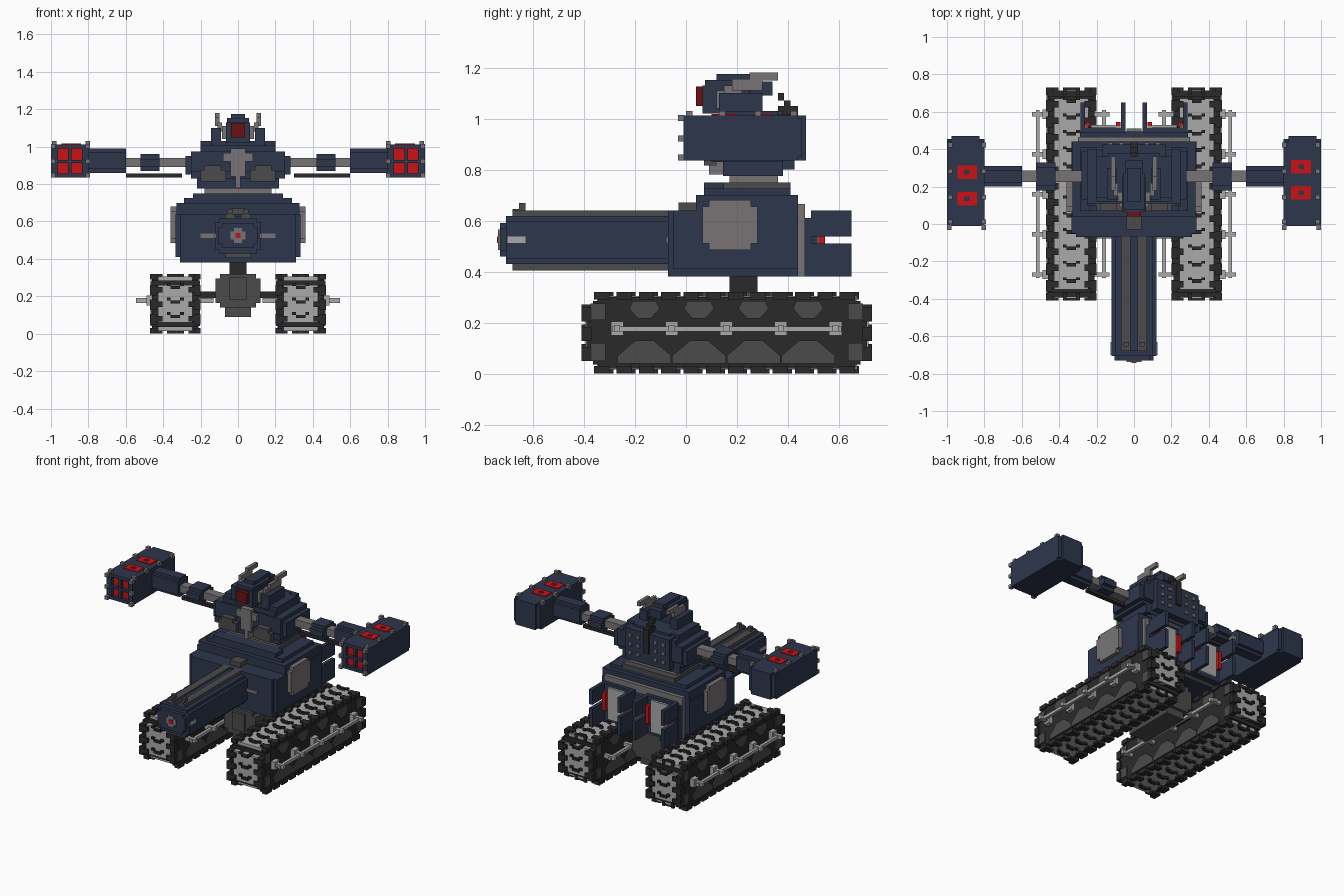
import bpy, bmesh, math
from mathutils import Vector

cube = bpy.data.objects.get("Cube")
if cube:
    bpy.data.objects.remove(cube, do_unlink=True)


def material(name, r, g, b):
    m = bpy.data.materials.new(name)
    m.use_nodes = True
    m.diffuse_color = (r, g, b, 1)
    bsdf = m.node_tree.nodes["Principled BSDF"]
    bsdf.inputs["Base Color"].default_value = (r, g, b, 1)
    bsdf.inputs["Roughness"].default_value = 0.8
    return m


NAVY = material("navy armour", 0.026, 0.037, 0.073)
RUBBER = material("track black", 0.023, 0.023, 0.023)
DARK = material("dark grey", 0.07, 0.07, 0.07)
GREY = material("warm grey", 0.19, 0.175, 0.18)
LIGHT = material("light grey", 0.40, 0.40, 0.40)
RED = material("signal red", 0.60, 0.006, 0.008)
VISOR = material("visor red", 0.15, 0.005, 0.007)


def finish(name, mat, bm):
    me = bpy.data.meshes.new(name)
    bmesh.ops.recalc_face_normals(bm, faces=bm.faces)
    bm.to_mesh(me)
    bm.free()
    me.materials.append(mat)
    ob = bpy.data.objects.new(name, me)
    bpy.context.collection.objects.link(ob)


def part(name, mat, boxes, mirror=False):
    """One object from boxes given as (x0, x1, y0, y1, z0, z1)."""
    bm = bmesh.new()
    for b in boxes:
        for s in ((1, -1) if mirror else (1,)):
            v = bmesh.ops.create_cube(bm, size=1)["verts"]
            size = Vector((b[1] - b[0], b[3] - b[2], b[5] - b[4]))
            mid = Vector((s * (b[0] + b[1]), b[2] + b[3], b[4] + b[5])) / 2
            for p in v:
                p.co = p.co * size + mid
    finish(name, mat, bm)


def stepped(x0, x1, y0, y1, z0, z1, axis, s=0.025):
    """Block along an axis whose long edges are cut by one step."""
    lo, hi = [x0, y0, z0], [x1, y1, z1]
    out = []
    for k in range(3):
        if k != axis:
            a, b = lo[:], hi[:]
            a[k] += s
            b[k] -= s
            out.append((a[0], b[0], a[1], b[1], a[2], b[2]))
    return out


def side_plates(name, mat, outline, centres, x, t):
    """Thin plates on both faces of both tracks, cut from a (y, z) outline."""
    bm = bmesh.new()
    for c in centres:
        for xs in x:
            for s in (1, -1):
                vs = [bm.verts.new((s * xs, c + y, z)) for y, z in outline]
                f = bm.faces.new(vs)
                g = bmesh.ops.extrude_face_region(bm, geom=[f])["geom"]
                for v in g:
                    if isinstance(v, bmesh.types.BMVert):
                        v.co.x += s * t
    finish(name, mat, bm)


# Tracks: core, pale belt and chevron lugs
TX, Y0, Y1, H = 0.335, -0.41, 0.73, 0.32
part("track_core", RUBBER, [
    (TX - 0.125, TX + 0.125, Y0 + 0.02, Y1 - 0.02, 0.06, 0.26),
    (TX - 0.125, TX + 0.125, Y0 + 0.045, Y1 - 0.045, 0.035, 0.285),
    (TX - 0.125, TX + 0.125, Y0 + 0.065, Y1 - 0.065, 0.02, 0.30)], True)
part("track_belt", LIGHT, [
    (TX - 0.09, TX + 0.09, Y0 + 0.015, Y1 - 0.015, 0.06, 0.26),
    (TX - 0.09, TX + 0.09, Y0 + 0.06, Y1 - 0.06, 0.015, 0.305)], True)
lugs = []
for s in (-1, 1):
    def span(d0, d1):
        return tuple(sorted((TX + s * d0, TX + s * d1)))
    for i in range(12):
        y = Y0 + 0.05 + i * 0.0875
        for z0, z1 in ((0, 0.03), (0.29, H)):
            lugs += [(*span(0.10, 0.135), y, y + 0.06, z0, z1),
                     (*span(0.07, 0.10), y + 0.02, y + 0.055, z0, z1),
                     (*span(0.0, 0.025), y + 0.045, y + 0.065, z0, z1),
                     (*span(0.025, 0.045), y + 0.06, y + 0.075, z0, z1)]
    for i in range(3):
        z = 0.05 + i * 0.0775
        for a, b in ((Y0, Y0 + 0.04), (Y1 - 0.04, Y1)):
            lugs += [(*span(0.10, 0.135), a, b, z, z + 0.055),
                     (*span(0.07, 0.10), a, b, z + 0.015, z + 0.045),
                     (*span(0.0, 0.025), a, b, z + 0.035, z + 0.05),
                     (*span(0.025, 0.045), a, b, z + 0.05, z + 0.065)]
part("track_lugs", RUBBER, lugs, True)

# Side webs between the wheels
PINS = [-0.27 + 0.214 * i for i in range(5)]
webs = [p + 0.107 for p in PINS[:4]]
faces = (TX + 0.125, TX - 0.133)
side_plates("track_web_lower", DARK, [(-0.105, 0.04), (0.105, 0.04), (0.105, 0.07),
            (0.035, 0.13), (-0.035, 0.13), (-0.105, 0.07)], webs, faces, 0.008)
side_plates("track_web_upper", DARK, [(-0.025, 0.215), (0.025, 0.215), (0.06, 0.255),
            (0.045, 0.285), (-0.045, 0.285), (-0.06, 0.255)], webs, faces, 0.008)
side_plates("track_web_ends", DARK, [(-0.03, 0.05), (0.03, 0.05), (0.03, 0.12),
            (-0.03, 0.12)], (-0.345, 0.665), faces, 0.008)
side_plates("track_web_end_tops", DARK, [(-0.03, 0.21), (0.03, 0.21), (0.03, 0.275),
            (-0.03, 0.275)], (-0.345, 0.665), faces, 0.008)

# Wheel pins and connecting rods
rods = [(0.505, 0.525, -0.29, 0.61, 0.165, 0.185), (0.15, 0.17, -0.29, 0.61, 0.165, 0.185)]
for p in PINS:
    rods += [(0.13, 0.545, p - 0.012, p + 0.012, 0.165, 0.19)]
    rods += [(0.46, 0.49, p - 0.025, p + 0.025, 0.15, 0.205)]
part("wheel_pins", LIGHT, rods, True)

# Chassis between the tracks
part("chassis", DARK, stepped(-0.12, 0.12, 0.02, 0.42, 0.14, 0.32, 1)
     + [(-0.07, 0.07, 0.04, 0.40, 0.09, 0.15), (-0.045, 0.045, 0, 0.03, 0.18, 0.30)])
part("chassis_axles", RUBBER, [(0.11, 0.22, 0.14, 0.30, 0.19, 0.225)], True)
part("turntable_post", RUBBER, [(-0.045, 0.045, 0.17, 0.28, 0.30, 0.40)])

# Lower hull
part("hull", NAVY, [
    (-0.31, 0.31, -0.07, 0.44, 0.38, 0.64), (-0.335, 0.335, -0.05, 0.44, 0.41, 0.64),
    (-0.33, 0.33, 0.04, 0.44, 0.63, 0.70), (-0.29, 0.29, 0.07, 0.41, 0.69, 0.725),
    (-0.24, 0.24, 0.07, 0.15, 0.72, 0.75), (-0.29, 0.29, 0.465, 0.495, 0.38, 0.61)])
part("hull_roof", DARK, [(-0.2, 0.2, 0.15, 0.41, 0.72, 0.75), (-0.04, 0.04, -0.03, 0.04, 0.63, 0.67)])
part("hull_rear_band", GREY, [(-0.30, 0.30, 0.44, 0.466, 0.38, 0.665)])
part("hull_side_plate", GREY, stepped(0.32, 0.36, 0.065, 0.28, 0.485, 0.68, 0), True)
part("hull_front_bars", GREY, [(0.12, 0.2, -0.078, -0.06, 0.512, 0.535)], True)

# Main gun
part("gun_barrel", NAVY, stepped(-0.12, 0.12, -0.705, -0.05, 0.43, 0.617, 1, 0.02)
     + stepped(-0.105, 0.105, -0.73, -0.69, 0.46, 0.59, 1, 0.02))
part("gun_top_rails", DARK, [(0.018, 0.07, -0.68, -0.05, 0.60, 0.64)], True)
part("gun_top_spine", NAVY, [(-0.018, 0.018, -0.68, -0.05, 0.60, 0.628)])
part("gun_under_rail", DARK, [(-0.07, 0.07, -0.68, -0.05, 0.405, 0.44)])
part("gun_sights", DARK, [(0.03, 0.055, -0.655, -0.63, 0.64, 0.668),
                          (0.03, 0.055, -0.68, -0.655, 0.62, 0.645)], True)
part("gun_side_lights", LIGHT, [(0.115, 0.125, -0.70, -0.63, 0.512, 0.537)], True)
part("muzzle_ring", GREY, stepped(-0.04, 0.04, -0.737, -0.72, 0.485, 0.565, 1, 0.018))
part("muzzle_core", RED, [(-0.013, 0.013, -0.742, -0.73, 0.512, 0.538)])

# Rear thrusters: split side fins round a pale panel
part("thruster_fins", NAVY, [(x, x + 0.025, 0.49, 0.65, z0, z1)
     for x in (0.045, 0.262) for z0, z1 in ((0.38, 0.51), (0.537, 0.64))], True)
part("thruster_backs", NAVY, [(0.05, 0.28, 0.49, 0.515, 0.38, 0.64)], True)
part("thruster_panels", LIGHT, [(0.10, 0.23, 0.51, 0.53, 0.40, 0.62)], True)
part("thruster_lights", RED, [(x, x + 0.024, 0.52, 0.545, 0.46, 0.585)
     for x in (0.072, 0.236)], True)
part("rear_centre", GREY, [(-0.04, 0.04, 0.49, 0.51, 0.38, 0.58)])

# Waist and torso
part("waist", GREY, [(-0.18, 0.18, 0.17, 0.36, 0.74, 0.79)])
part("torso", NAVY, [
    (-0.22, 0.22, 0.145, 0.38, 0.775, 0.84), (-0.25, 0.25, 0.10, 0.38, 0.83, 0.87),
    (-0.28, 0.28, 0.13, 0.39, 0.85, 0.95), (-0.25, 0.25, 0.11, 0.40, 0.86, 0.975),
    (-0.20, 0.20, 0.12, 0.40, 0.97, 1.005), (-0.14, 0.14, 0.13, 0.38, 1.0, 1.03),
    (-0.17, 0.17, 0.36, 0.425, 0.80, 1.015)])
part("chest_plate", GREY, [(-0.04, 0.04, 0.085, 0.12, 0.84, 0.99),
     (-0.08, 0.08, 0.09, 0.12, 0.92, 0.965), (-0.013, 0.013, 0.09, 0.15, 0.78, 0.85)])
part("chest_pods", DARK, [(0.065, 0.20, 0.07, 0.12, 0.815, 0.875),
     (0.09, 0.18, 0.07, 0.12, 0.87, 0.90)], True)
part("chest_shoulders", NAVY, [(0.09, 0.145, 0.13, 0.30, 1.01, 1.10),
     (0.13, 0.20, 0.14, 0.36, 0.99, 1.03)], True)
part("back_studs", GREY, [(x, x + 0.024, 0.42, 0.435, z, z + 0.024)
     for x in (0.055, 0.115) for z in (0.84, 0.90, 0.96)], True)
part("back_spine", RUBBER, [(-0.02, 0.02, 0.36, 0.44, 0.88, 1.05),
     (-0.02, 0.02, 0.385, 0.41, 1.02, 1.07), (-0.02, 0.02, 0.36, 0.385, 1.07, 1.10)])

# Head
part("helmet", NAVY, [(-0.065, 0.065, 0.065, 0.25, 1.02, 1.13),
     (-0.06, 0.06, 0.075, 0.27, 1.12, 1.152), (-0.038, 0.038, 0.12, 0.30, 1.14, 1.175),
     (-0.045, 0.045, 0.25, 0.34, 1.09, 1.145)])
part("visor", VISOR, [(-0.038, 0.038, 0.04, 0.07, 1.05, 1.125)])
part("head_antennas", GREY, [(0.065, 0.085, 0.12, 0.17, 1.04, 1.11),
     (0.085, 0.11, 0.15, 0.22, 1.08, 1.13), (0.10, 0.122, 0.18, 0.30, 1.11, 1.155),
     (0.10, 0.122, 0.25, 0.36, 1.15, 1.18)], True)

# Arms
part("arm_rods", GREY, [(0.27, 0.43, 0.225, 0.285, 0.89, 0.94),
                        (0.51, 0.61, 0.225, 0.285, 0.89, 0.94)], True)
part("elbows", NAVY, stepped(0.42, 0.52, 0.18, 0.33, 0.87, 0.96, 0), True)
part("arm_cables", RUBBER, [(0.30, 0.60, 0.24, 0.27, 0.835, 0.857)], True)
part("forearms", NAVY, stepped(0.60, 0.80, 0.20, 0.31, 0.86, 0.99, 0, 0.02), True)

# Missile pods with a four-cell front
pod = [(0.80, 1.0, 0.03, 0.44, 0.835, 1.012), (0.825, 0.975, 0.43, 0.47, 0.835, 1.012),
       (0.80, 1.0, 0.43, 0.455, 0.85, 1.0)]
pod += [(x, x + w, -0.01, 0.04, 0.835, 1.012) for x, w in ((0.80, 0.035), (0.89, 0.018), (0.962, 0.038))]
pod += [(0.80, 1.0, -0.01, 0.04, z, z + w) for z, w in ((0.835, 0.022), (0.913, 0.016), (0.99, 0.022))]
part("missile_pods", NAVY, pod, True)
part("missile_tips", RED, [(0.83, 0.97, 0.012, 0.035, 0.85, 1.0)], True)
studs = [(x, x + 0.025, -0.032, -0.005, z, z + 0.024)
         for x in (0.79, 0.98) for z in (0.835, 0.91, 0.99)]
studs += [(x, x + 0.025, y, y + 0.025, 1.0, 1.03)
          for x in (0.79, 0.97) for y in (0.0, 0.13, 0.27, 0.41)]
part("pod_studs", GREY, [(min(b[0], 0.975), min(b[1], 1.0), *b[2:]) for b in studs], True)
for s, name, ys in ((1, "left", (0.13, 0.27)), (-1, "right", (0.10, 0.24))):
    marks = []
    for y in ys:
        for a, b, c, d in ((0.84, 0.945, 0, 0.024), (0.84, 0.945, 0.048, 0.072),
                           (0.84, 0.88, 0.02, 0.05), (0.91, 0.945, 0.02, 0.05)):
            x0, x1 = sorted((s * a, s * b))
            marks.append((x0, x1, y + c, y + d, 1.01, 1.017))
    part(name + "_pod_markings", RED, marks)
